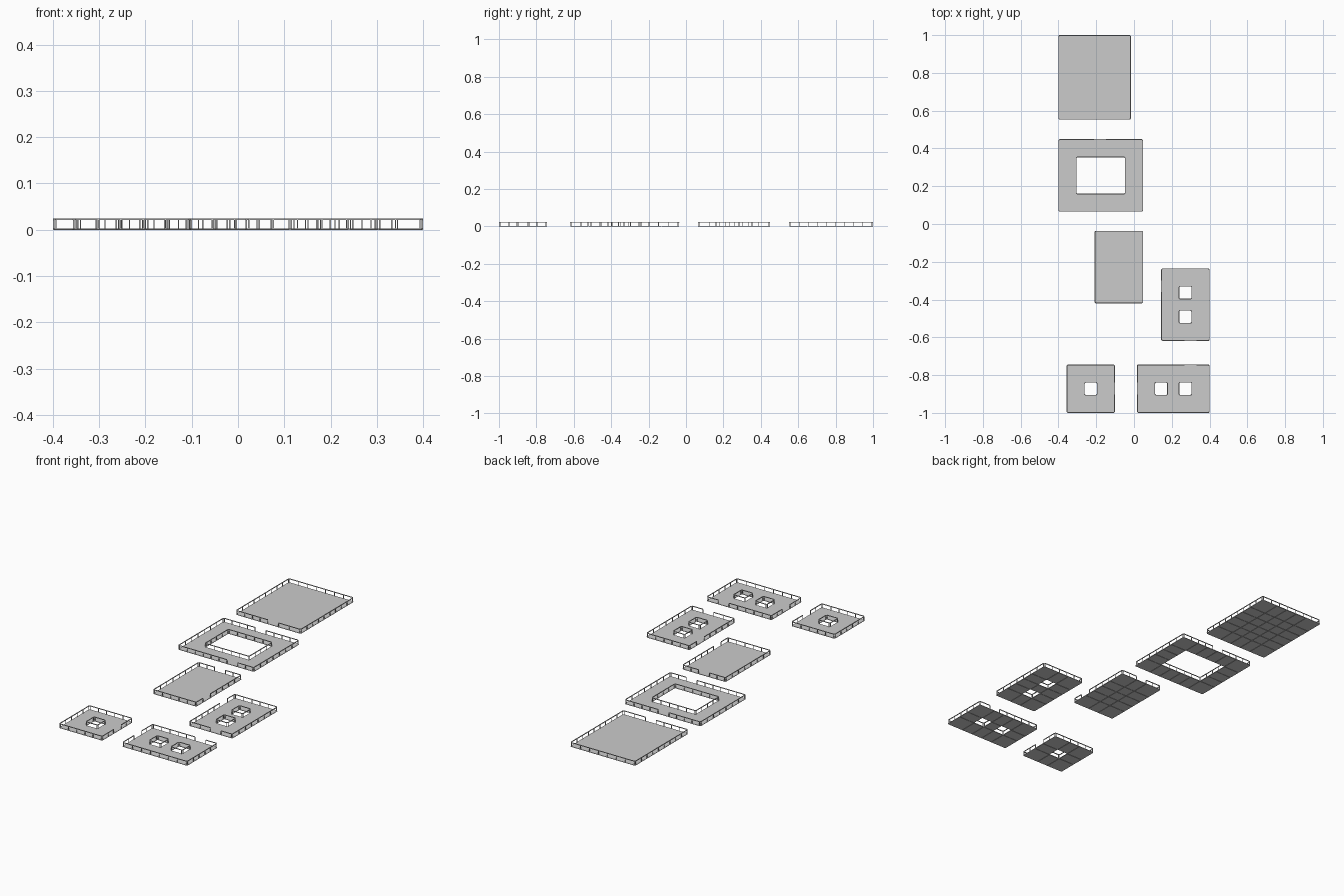
import bpy, bmesh
from mathutils import Vector

if "Cube" in bpy.data.objects:
    bpy.data.objects.remove(bpy.data.objects["Cube"])

T = 0.064                      # floor tile size; each slab overhangs by half a tile
SLAB_BOTTOM, SLAB_TOP = 0.0008, 0.003
RAIL_TOP, RAIL_H, RAIL_W = 0.0245, 0.003, 0.004
POST_W, CHAMFER = 0.0028, 0.005


def finish(name, bm):
    bmesh.ops.recalc_face_normals(bm, faces=bm.faces)
    me = bpy.data.meshes.new(name)
    bm.to_mesh(me)
    bm.free()
    bpy.context.collection.objects.link(bpy.data.objects.new(name, me))


def bar(bm, p, q, width, z0, z1):
    """Box along the ground line p-q, between two heights."""
    d = (q - p).normalized()
    n = Vector((-d.y, d.x)) * width / 2
    ring = (p + n, q + n, q - n, p - n)
    lo = [bm.verts.new((v.x, v.y, z0)) for v in ring]
    hi = [bm.verts.new((v.x, v.y, z1)) for v in ring]
    bm.faces.new(lo)
    bm.faces.new(hi)
    for i in range(4):
        j = (i + 1) % 4
        bm.faces.new((lo[i], lo[j], hi[j], hi[i]))


def run(bm, p, q, posts=True):
    """One straight rail with evenly spaced posts."""
    bar(bm, p, q, RAIL_W, RAIL_TOP - RAIL_H, RAIL_TOP)
    if posts:
        n = max(1, round((q - p).length / 0.05))
        u = (q - p).normalized() * POST_W / 2
        for i in range(n + 1):
            c = p.lerp(q, i / n)
            bar(bm, c - u, c + u, POST_W, SLAB_TOP - 0.0005, RAIL_TOP - RAIL_H)


def rail_loop(bm, x0, y0, x1, y1, gaps=None):
    """Chamfered rail around a rectangle; gaps: side letter -> centre coordinate."""
    gaps = gaps or {}
    c = [Vector(v) for v in ((x0, y0), (x1, y0), (x1, y1), (x0, y1))]
    for i, side in enumerate("SENW"):
        a, b, nxt = c[i], c[(i + 1) % 4], c[(i + 2) % 4]
        d = (b - a).normalized()
        p, q = a + d * CHAMFER, b - d * CHAMFER
        if side in gaps:
            mid = p.copy()
            mid["xy".index("x" if side in "SN" else "y")] = gaps[side]
            run(bm, p, mid - d * T / 2)
            run(bm, mid + d * T / 2, q)
        else:
            run(bm, p, q)
        run(bm, q, b + (nxt - b).normalized() * CHAMFER, posts=False)


def stops(lo, n):
    """Tile seams, with the outermost tiles widened by the overhang."""
    return [lo] + [lo + T * (i + 0.5) for i in range(1, n)] + [lo + T * (n + 1)]


def platform(name, x, y, nx, ny, holes=(), gaps=None):
    xs, ys = stops(x, nx), stops(y, ny)

    # Slab: tile grid with openings, clipped corners and panelled underside
    bm = bmesh.new()
    g = [[bm.verts.new((a, b, SLAB_BOTTOM)) for b in ys] for a in xs]
    open_cells = {(i, j) for i0, j0, i1, j1 in holes
                  for i in range(i0, i1) for j in range(j0, j1)}
    for i in range(nx):
        for j in range(ny):
            if (i, j) not in open_cells:
                bm.faces.new((g[i][j], g[i + 1][j], g[i + 1][j + 1], g[i][j + 1]))
    for v in [v for v in bm.verts if not v.link_faces]:
        bm.verts.remove(v)
    bmesh.ops.bevel(bm, geom=[g[0][0], g[-1][0], g[0][-1], g[-1][-1]],
                    offset=CHAMFER, segments=1, affect='VERTICES')
    bottom = list(bm.faces)
    top = bmesh.ops.extrude_face_region(bm, geom=bottom, use_keep_orig=True)
    for v in top["geom"]:
        if isinstance(v, bmesh.types.BMVert):
            v.co.z = SLAB_TOP
    bottom = [f for f in bm.faces if all(v.co.z < 0.001 for v in f.verts)]
    bmesh.ops.inset_individual(bm, faces=bottom, thickness=0.0015)
    for f in bottom:
        for v in f.verts:
            v.co.z = 0
    finish(name + "_floor", bm)

    # Railings: outer edge and around each opening
    bm = bmesh.new()
    e = RAIL_W / 2
    rail_loop(bm, xs[0] + e, ys[0] + e, xs[-1] - e, ys[-1] - e, gaps)
    for i0, j0, i1, j1 in holes:
        rail_loop(bm, xs[i0] - e, ys[j0] - e, xs[i1] + e, ys[j1] + e)
    finish(name + "_railing", bm)


# Six decks, with railing gaps where neighbours face each other
platform("large_deck", -0.40, 0.552, 5, 6, gaps={"S": -0.18})
platform("courtyard_deck", -0.40, 0.065, 6, 5, [(1, 1, 5, 4)],
         gaps={"N": -0.18, "S": -0.08})
platform("middle_deck", -0.208, -0.42, 3, 5, gaps={"N": -0.08, "E": -0.33})
platform("right_deck", 0.144, -0.619, 3, 5, [(1, 1, 2, 2), (1, 3, 2, 4)],
         gaps={"W": -0.33, "S": 0.30})
platform("front_right_deck", 0.016, -1.0, 5, 3, [(1, 1, 2, 2), (3, 1, 4, 2)],
         gaps={"N": 0.30, "W": -0.87})
platform("front_left_deck", -0.357, -1.0, 3, 3, [(1, 1, 2, 2)], gaps={"E": -0.87})
